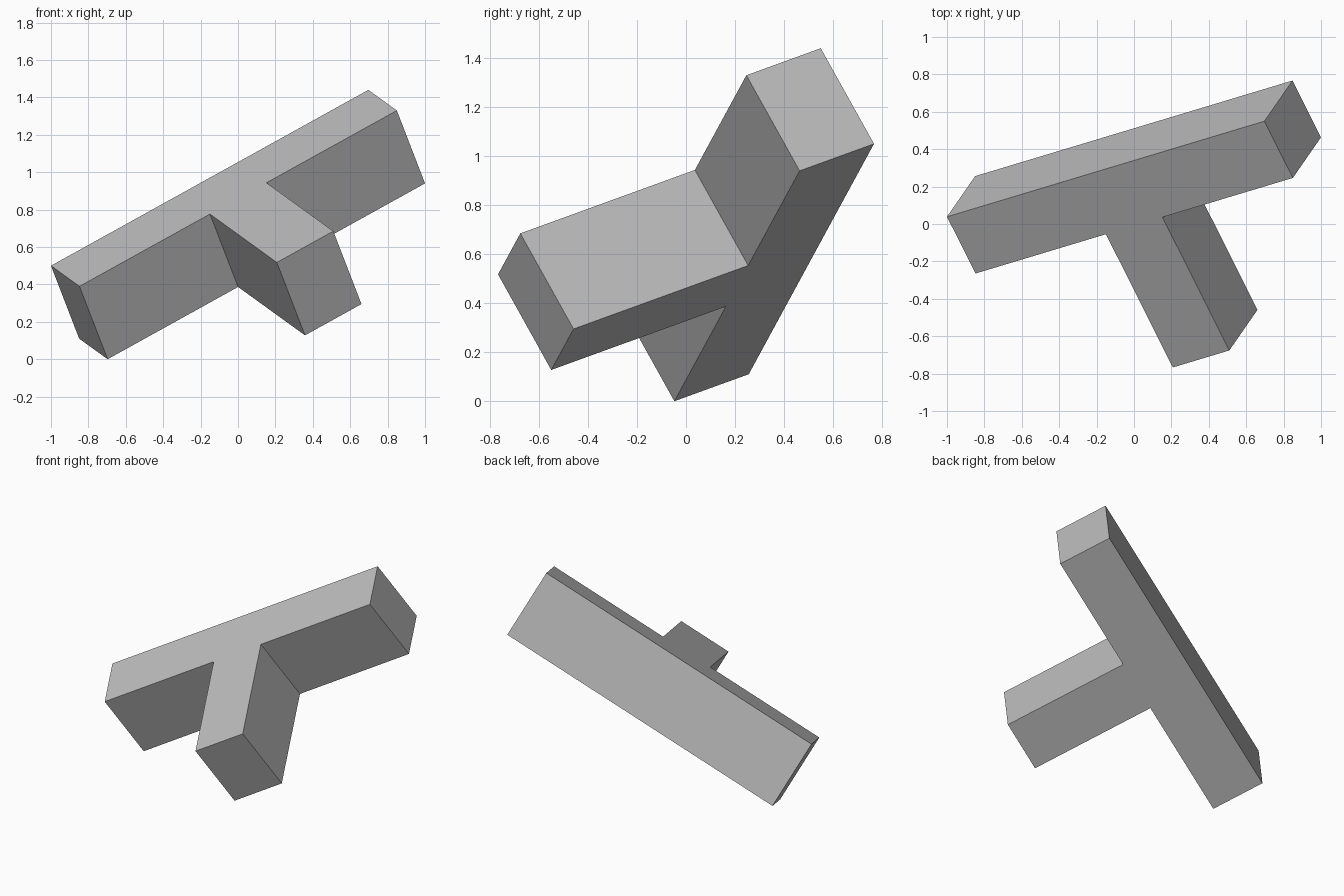
import bpy
import bmesh
from mathutils import Vector, Matrix

cube = bpy.data.objects.get("Cube")
if cube:
    bpy.data.objects.remove(cube, do_unlink=True)

# Plain grey material
grey = bpy.data.materials.new("grey")
grey.use_nodes = True
colour = (0.5, 0.5, 0.5, 1)
grey.diffuse_color = colour
grey.node_tree.nodes["Principled BSDF"].inputs["Base Color"].default_value = colour

# Sizes of the T-shaped block
LENGTH = 2.006      # crossbar length
WIDTH = 0.357       # width of crossbar and stem
REACH = 1.195       # crossbar back to stem end
DEPTH = 0.471       # thickness of the whole T

# T outline: one half, then mirrored
half = [(LENGTH / 2, 0), (LENGTH / 2, WIDTH), (WIDTH / 2, WIDTH), (WIDTH / 2, REACH)]
outline = half + [(-x, y) for x, y in reversed(half)]

# Extrude the outline into a solid
bm = bmesh.new()
face = bm.faces.new([bm.verts.new((x, y, 0)) for x, y in outline])
extruded = bmesh.ops.extrude_face_region(bm, geom=[face])
moved = [v for v in extruded["geom"] if isinstance(v, bmesh.types.BMVert)]
bmesh.ops.translate(bm, verts=moved, vec=(0, 0, DEPTH))

# Tilt the block: crossbar direction, stem direction, thickness direction
along = Vector((1.697, 0.511, 0.94)).normalized()
thick = Vector((0.15, 0.217, -0.39))
thick = (thick - along * thick.dot(along)).normalized()
stem = thick.cross(along)
tilt = Matrix((along, stem, thick)).transposed()
bmesh.ops.transform(bm, matrix=tilt.to_4x4(), verts=bm.verts)

# Centre it and stand it on the ground
lo = Vector([min(v.co[i] for v in bm.verts) for i in range(3)])
hi = Vector([max(v.co[i] for v in bm.verts) for i in range(3)])
mid = (lo + hi) / 2
bmesh.ops.translate(bm, verts=bm.verts, vec=(-mid.x, -mid.y, -lo.z))
bmesh.ops.recalc_face_normals(bm, faces=bm.faces)

mesh = bpy.data.meshes.new("t_block")
bm.to_mesh(mesh)
bm.free()
mesh.materials.append(grey)
block = bpy.data.objects.new("t_block", mesh)
bpy.context.collection.objects.link(block)
